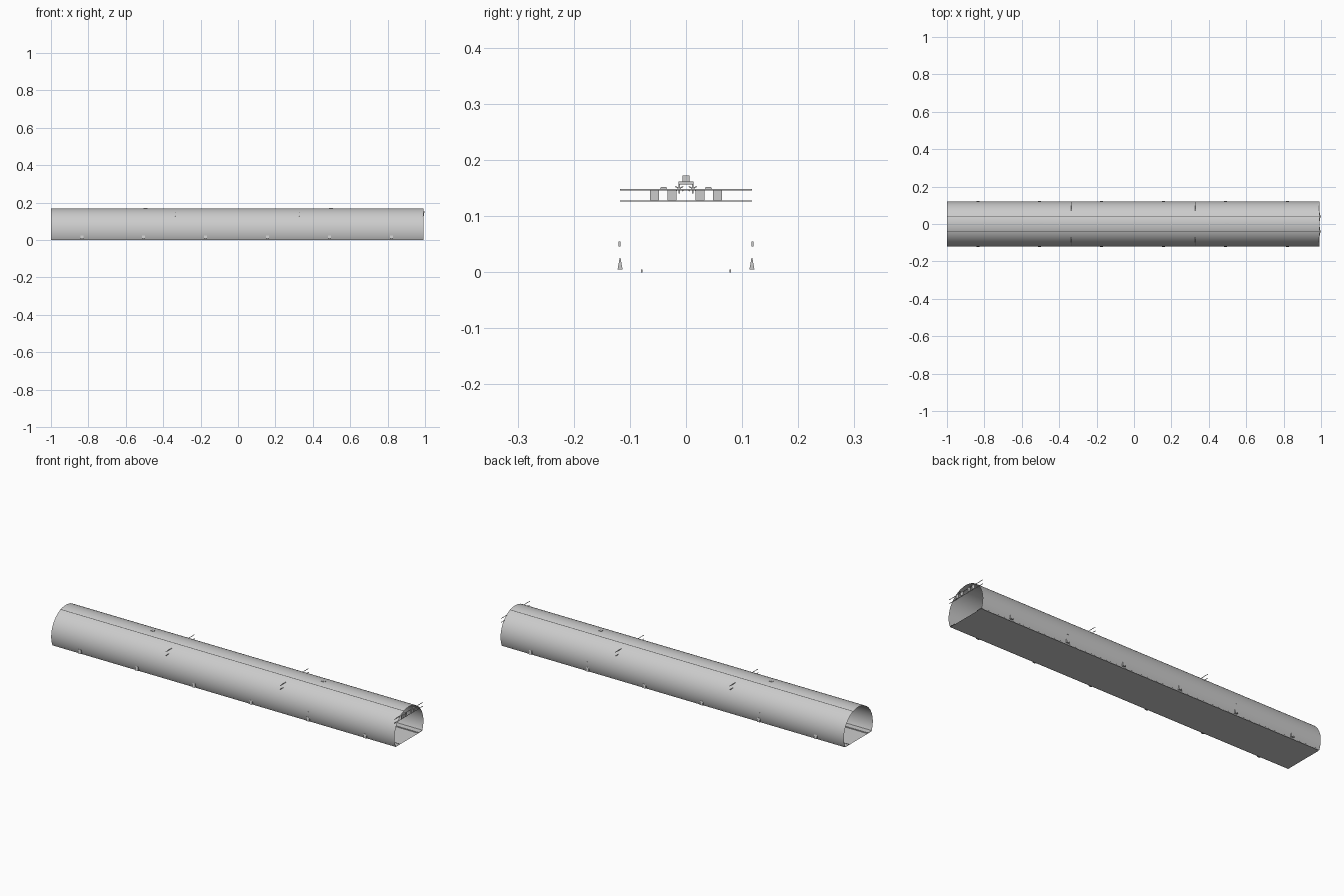
import bpy, bmesh, math
from mathutils import Matrix, Vector

if "Cube" in bpy.data.objects:
    bpy.data.objects.remove(bpy.data.objects["Cube"])

X0, X1 = -1.0, 0.992          # tunnel ends
R, CZ = 0.12, 0.05            # lining radius and centre height


def finish(name, bm, smooth=False, mat=None):
    me = bpy.data.meshes.new(name)
    bm.to_mesh(me)
    bm.free()
    ob = bpy.data.objects.new(name, me)
    bpy.context.collection.objects.link(ob)
    if mat:
        me.materials.append(mat)
    if smooth:
        bpy.context.view_layer.objects.active = ob
        bpy.ops.object.select_all(action='DESELECT')
        ob.select_set(True)
        bpy.ops.object.shade_smooth_by_angle(angle=math.radians(35))
    return ob


def sheet(name, pts, x0=X0, x1=X1, **kw):
    """Sweep an open y-z profile along x."""
    bm = bmesh.new()
    a = [bm.verts.new((x0, y, z)) for y, z in pts]
    b = [bm.verts.new((x1, y, z)) for y, z in pts]
    for i in range(len(pts) - 1):
        bm.faces.new((a[i], b[i], b[i + 1], a[i + 1]))
    return finish(name, bm, **kw)


def add_box(bm, c, s):
    m = Matrix.Translation(c) @ Matrix.Diagonal((*s, 1))
    return bmesh.ops.create_cube(bm, size=1, matrix=m)['verts']


def add_cyl(bm, c, r, length, seg=20, caps=False):
    m = Matrix.Translation(c) @ Matrix.Rotation(math.pi / 2, 4, 'Y')
    bmesh.ops.create_cone(bm, cap_ends=caps, segments=seg, radius1=r,
                          radius2=r, depth=length, matrix=m)


def arc(a0, a1, n, r=R):
    return [(r * math.cos(math.radians(a0 + (a1 - a0) * i / n)),
             CZ + r * math.sin(math.radians(a0 + (a1 - a0) * i / n)))
            for i in range(n + 1)]


dark = bpy.data.materials.new("dark_grey")
dark.diffuse_color = (0.1, 0.1, 0.1, 1)
dark.use_nodes = True
dark.node_tree.nodes["Principled BSDF"].inputs["Base Color"].default_value = dark.diffuse_color

# Curved lining and road
base = math.degrees(math.asin(CZ / R))
sheet("tunnel_lining", arc(-base, 180 + base, 56), smooth=True)
sheet("road_surface", [(0.108, 0.0), (-0.108, 0.0)][::-1])

for side, tag in ((1, "left"), (-1, "right")):
    # Raised walkway and its kerb
    sheet("walkway_" + tag, [(side * 0.079, 0.004), (side * 0.111, 0.004)])
    bm = bmesh.new()
    add_box(bm, ((X0 + X1) / 2, side * 0.079, 0.0025), (X1 - X0, 0.0025, 0.005))
    finish("kerb_" + tag, bm)
    # Long seam strip on the upper lining
    mid = 90 - side * 20.5
    sheet("ceiling_strip_" + tag, arc(mid - 0.9, mid + 0.9, 2, R + 0.0008), mat=dark)

    # Tapered wall niches along the foot of the wall
    bm = bmesh.new()
    for i in range(6):
        vs = add_box(bm, (-0.835 + i * 0.331, side * 0.1175, 0.015), (0.016, 0.009, 0.02))
        for v in vs:
            if v.co.z > 0.015:
                v.co.y = side * 0.1175 + (v.co.y - side * 0.1175) * 0.2
    finish("wall_niches_" + tag, bm)

    # Small exit signs
    bm = bmesh.new()
    for x in (-0.508, 0.49):
        add_box(bm, (x, side * 0.1185, 0.0505), (0.012, 0.004, 0.009))
    finish("wall_signs_" + tag, bm)

# Gantries with lane signs and detectors
for n, x in enumerate((-0.336, 0.327, 0.99)):
    bm = bmesh.new()
    for z in (0.127, 0.147):
        add_box(bm, (x, 0, z), (0.002, 0.236, 0.002))
    finish(f"gantry_bars_{n}", bm)
    bm = bmesh.new()
    for y in (-0.056, -0.025, 0.025, 0.056):
        add_box(bm, (x + 0.002, y, 0.137), (0.004, 0.016, 0.019))
    finish(f"lane_signs_{n}", bm)
    bm = bmesh.new()
    for y in (-0.04, 0.04):
        vs = add_box(bm, (x + 0.003, y, 0.1495), (0.014, 0.013, 0.004))
        for v in vs:
            if v.co.z > 0.1495:
                v.co.y = y + (v.co.y - y) * 0.75
    finish(f"detectors_{n}", bm)

# Twin jet fans on ceiling brackets
for n, x in enumerate((-0.495, 0.497)):
    bm = bmesh.new()
    for y in (-0.012, 0.012):
        add_cyl(bm, (x, y, 0.149), 0.0095, 0.06)
        add_cyl(bm, (x, y, 0.149), 0.008, 0.06)
        add_cyl(bm, (x, y, 0.149), 0.003, 0.03, 12, True)
        for k in range(6):
            m = (Matrix.Translation((x, y, 0.149))
                 @ Matrix.Rotation(k * math.pi / 3, 4, 'X')
                 @ Matrix.Translation((0, 0, 0.0052))
                 @ Matrix.Diagonal((0.006, 0.002, 0.006, 1)))
            bmesh.ops.create_cube(bm, size=1, matrix=m)
    finish(f"jet_fans_{n}", bm, smooth=True)
    bm = bmesh.new()
    add_box(bm, (x, 0, 0.159), (0.03, 0.026, 0.006))
    add_box(bm, (x, 0, 0.167), (0.02, 0.012, 0.01))
    finish(f"fan_bracket_{n}", bm)
